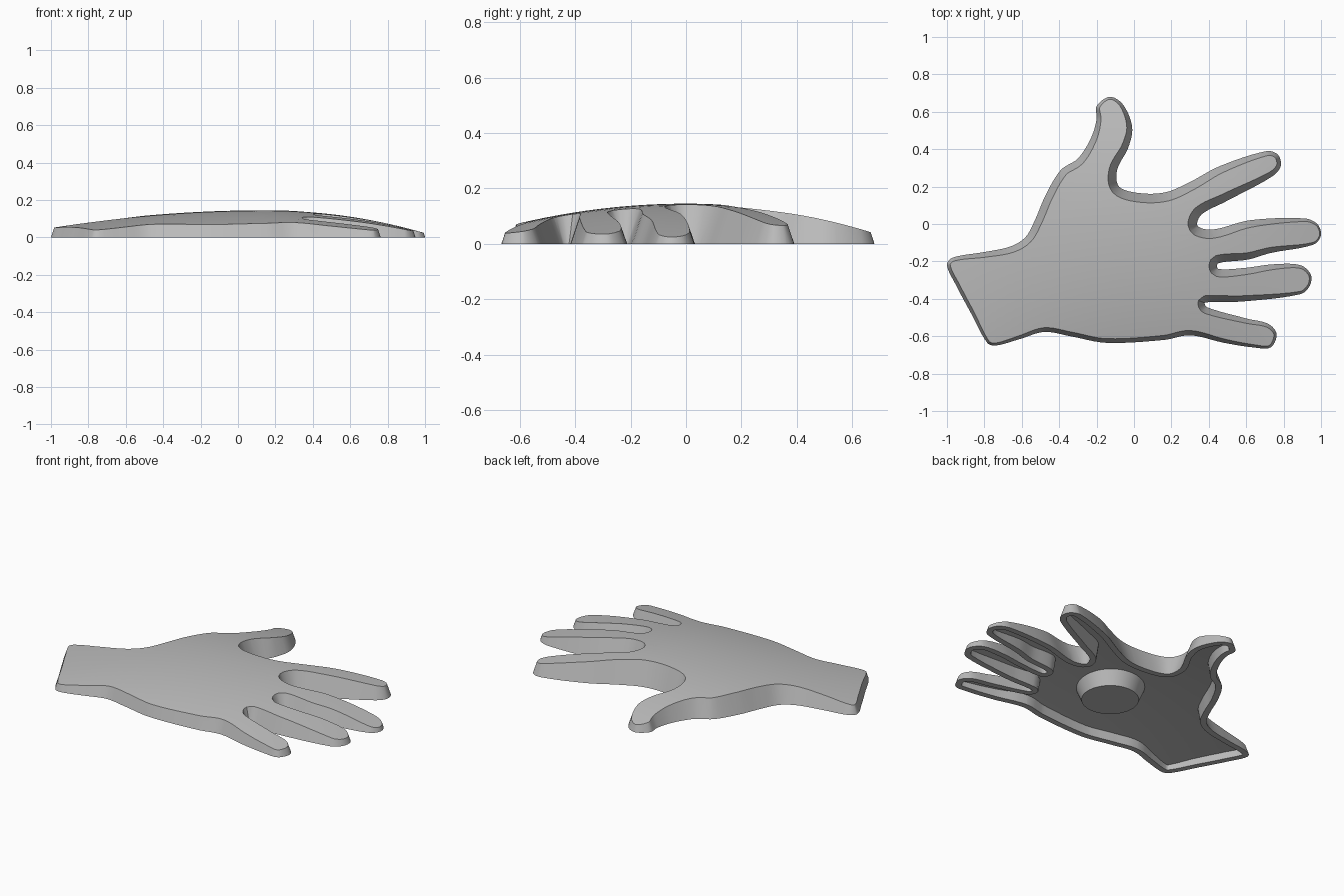
import bpy, bmesh
from mathutils import Vector
from mathutils.geometry import tessellate_polygon

cube = bpy.data.objects.get("Cube")
if cube:
    bpy.data.objects.remove(cube, do_unlink=True)

# Outline of the hand, part by part, clockwise seen from above
OUTLINE = {
    "wrist_top": [(-1, -.22), (-.97, -.18), (-.8, -.15), (-.66, -.12), (-.58, -.07), (-.53, .02)],
    "thumb": [(-.47, .16), (-.39, .29), (-.3, .35), (-.23, .46), (-.2, .56), (-.2, .63),
              (-.13, .68), (-.06, .64), (-.01, .52), (-.03, .41), (-.09, .29), (-.08, .2), (.03, .165)],
    "index_finger": [(.17, .17), (.3, .225), (.46, .31), (.71, .39), (.77, .37), (.785, .31),
                     (.74, .255), (.49, .12), (.36, .05), (.34, -.01)],
    "middle_finger": [(.42, -.03), (.62, .02), (.91, .03), (.98, 0), (1, -.06), (.96, -.11),
                      (.73, -.155), (.61, -.19), (.45, -.21)],
    "ring_finger": [(.45, -.24), (.59, -.235), (.75, -.215), (.89, -.22), (.945, -.27),
                    (.94, -.33), (.89, -.375), (.57, -.415), (.38, -.42)],
    "little_finger": [(.39, -.445), (.6, -.505), (.72, -.535), (.763, -.59), (.73, -.66), (.64, -.66),
                      (.48, -.635), (.3, -.595)],
    "palm_edge": [(.16, -.62), (-.15, -.635), (-.34, -.6), (-.48, -.577), (-.61, -.615)],
    "wrist_end": [(-.74, -.65), (-.785, -.635), (-.87, -.48), (-.95, -.33)],
}
DRAFT = .35       # inward lean of the side walls
RIM = .035        # width of the flat rim underneath
STEP = .06        # spacing of the cuts that let the back of the hand curve


def smooth_loop(points, steps=6):
    """Closed Catmull-Rom loop through the points."""
    pts = [Vector(p) for p in points]
    n, out = len(pts), []
    for i in range(n):
        a, b, c, d = (pts[(i + k) % n] for k in (-1, 0, 1, 2))
        # tangents limited by the segment length so corners stay round
        span = (c - b).length
        tb = (c - a) * (span / ((c - b).length + (b - a).length))
        tc = (d - b) * (span / ((d - c).length + span))
        for s in range(steps):
            t = s / steps
            u = 1 - t
            out.append(b * (u * u * (1 + 2 * t)) + tb * (t * u * u)
                       + c * (t * t * (3 - 2 * t)) - tc * (t * t * u))
    return out


def dome(x, y):
    """Height of the back of the hand."""
    u = (x - .15) ** 2 * (1.17 if x > .15 else .48)
    v = y * y * (1.35 if y < 0 else 1.58)
    return .145 * max(1 - u, .15) * max(1 - v, .2)


def ceiling(x, y):
    return dome(x, y) * .68


def inset(loop, amount):
    """Move the loop inward, collapsing the points that would fold over."""
    n, moved, valid = len(loop), [], []
    for i, p in enumerate(loop):
        t = (loop[(i + 1) % n] - loop[i - 1]).normalized()
        d = amount(p.x, p.y)
        q = p + Vector((t.y, -t.x)) * d
        moved.append(q)
        valid.append(min((q - o).length for o in loop) > d * .95)
    for i in range(n):
        if not valid[i]:
            k = next(k for k in range(1, n) if valid[(i + k) % n] or valid[i - k])
            moved[i] = moved[i - k] if valid[i - k] else moved[(i + k) % n]
    return moved


def add_skin(target, low, high, height, capped):
    """Strip between two loops, optionally capped, draped on a height field."""
    bm = bmesh.new()
    n = len(low)
    lo = [bm.verts.new((p.x, p.y, 0)) for p in low]
    seen, hi, unique = {}, [], []
    for p in high:
        key = (round(p.x, 5), round(p.y, 5))
        if key not in seen:
            seen[key] = bm.verts.new((p.x, p.y, 1))
            unique.append(seen[key])
        hi.append(seen[key])
    for i in range(n):
        j = (i + 1) % n
        quad = [lo[i], lo[j], hi[j], hi[i]]
        if hi[i] is hi[j]:
            quad.pop()
        bm.faces.new(quad)
    if capped:
        flat = [Vector((v.co.x, v.co.y, 0)) for v in unique]
        for tri in tessellate_polygon([flat]):
            if len(set(tri)) == 3:
                bm.faces.new([unique[k] for k in tri])
    for axis in (Vector((1, 0, 0)), Vector((0, 1, 0))):
        for k in range(-17, 18):
            bmesh.ops.bisect_plane(bm, geom=bm.verts[:] + bm.edges[:] + bm.faces[:], dist=1e-5,
                                   plane_co=axis * (k * STEP + .003), plane_no=axis)
    for v in bm.verts:
        v.co.z *= height(v.co.x, v.co.y)
    mesh = bpy.data.meshes.new("piece")
    bm.to_mesh(mesh)
    bm.free()
    target.from_mesh(mesh)
    bpy.data.meshes.remove(mesh)


def finish(bm, name, material):
    bmesh.ops.recalc_face_normals(bm, faces=bm.faces[:])
    mesh = bpy.data.meshes.new(name)
    bm.to_mesh(mesh)
    bm.free()
    mesh.materials.append(material)
    obj = bpy.data.objects.new(name, mesh)
    bpy.context.collection.objects.link(obj)
    bpy.ops.object.select_all(action='DESELECT')
    obj.select_set(True)
    bpy.context.view_layer.objects.active = obj
    bpy.ops.object.shade_smooth_by_angle(angle=.6)
    return obj


grey = bpy.data.materials.new("plain_grey")
grey.use_nodes = True
colour = (.5, .5, .5, 1)
grey.diffuse_color = colour
grey.node_tree.nodes["Principled BSDF"].inputs["Base Color"].default_value = colour

# Hand shell: outer skin, flat rim and hollow underside
base = smooth_loop([p for part in OUTLINE.values() for p in part])
top = inset(base, lambda x, y: DRAFT * dome(x, y))
rim = inset(base, lambda x, y: RIM)
roof = inset(base, lambda x, y: RIM + .15 * ceiling(x, y))
hand = bmesh.new()
add_skin(hand, base, top, dome, True)
add_skin(hand, base, rim, lambda x, y: 0, False)
add_skin(hand, rim, roof, ceiling, True)
bmesh.ops.remove_doubles(hand, verts=hand.verts[:], dist=1e-4)
finish(hand, "hand_shell", grey)

# Tapered round boss under the palm
boss = bmesh.new()
bmesh.ops.create_cone(boss, cap_ends=True, segments=64, radius1=.158, radius2=.195, depth=.09)
bmesh.ops.translate(boss, verts=boss.verts[:], vec=(-.03, -.24, .057))
finish(boss, "palm_boss", grey)
